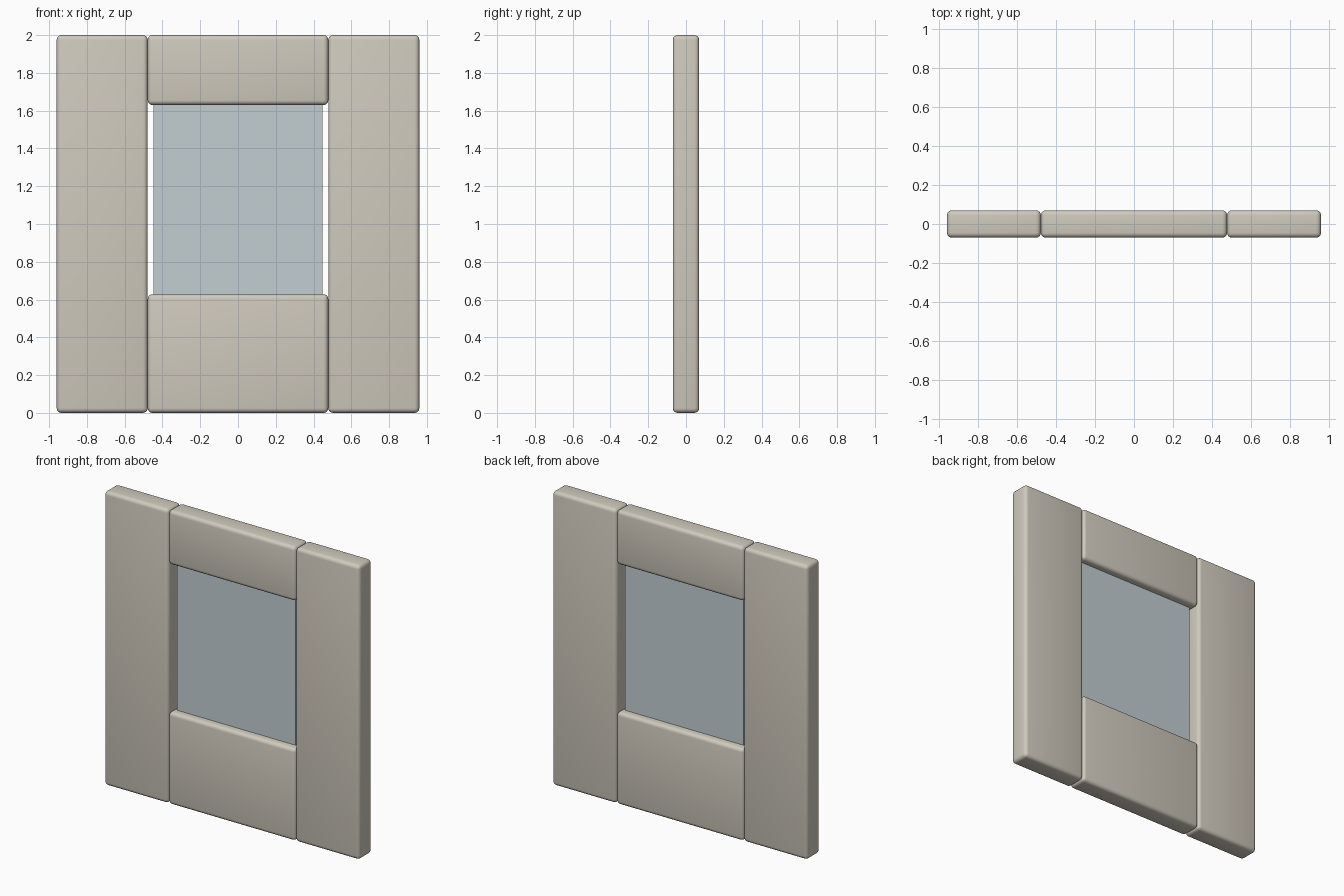
import bpy

if "Cube" in bpy.data.objects:
    bpy.data.objects.remove(bpy.data.objects["Cube"])


def material(name, color):
    m = bpy.data.materials.new(name)
    m.diffuse_color = (*color, 1)
    m.use_nodes = True
    m.node_tree.nodes["Principled BSDF"].inputs["Base Color"].default_value = m.diffuse_color
    return m


stone = material("warm_stone", (0.63, 0.59, 0.51))
glass = material("pale_blue_glass", (0.54, 0.62, 0.65))


def block(name, x0, x1, z0, z1, depth, mat, radius=0.0):
    """Box centred on y = 0, optionally with rounded edges."""
    bpy.ops.mesh.primitive_cube_add(size=1, location=((x0 + x1) / 2, 0, (z0 + z1) / 2))
    ob = bpy.context.object
    ob.name = name
    ob.scale = (x1 - x0, depth, z1 - z0)
    bpy.ops.object.transform_apply(location=False, rotation=False, scale=True)
    ob.data.materials.append(mat)
    if radius:
        bev = ob.modifiers.new("rounded_edges", 'BEVEL')
        bev.width = radius
        bev.segments = 4
        bpy.ops.object.modifier_apply(modifier=bev.name)
        bpy.ops.object.shade_smooth_by_angle()
    return ob


# Full-height side panels
block("left_panel", -0.96, -0.478, 0, 2, 0.14, stone, 0.025)
block("right_panel", 0.478, 0.96, 0, 2, 0.14, stone, 0.025)

# Panels above and below the window
block("upper_panel", -0.478, 0.478, 1.63, 2, 0.14, stone, 0.025)
block("lower_panel", -0.478, 0.478, 0, 0.628, 0.14, stone, 0.025)

# Window pane, with narrow gaps at the sides
block("window_pane", -0.447, 0.447, 0.624, 1.634, 0.036, glass)
